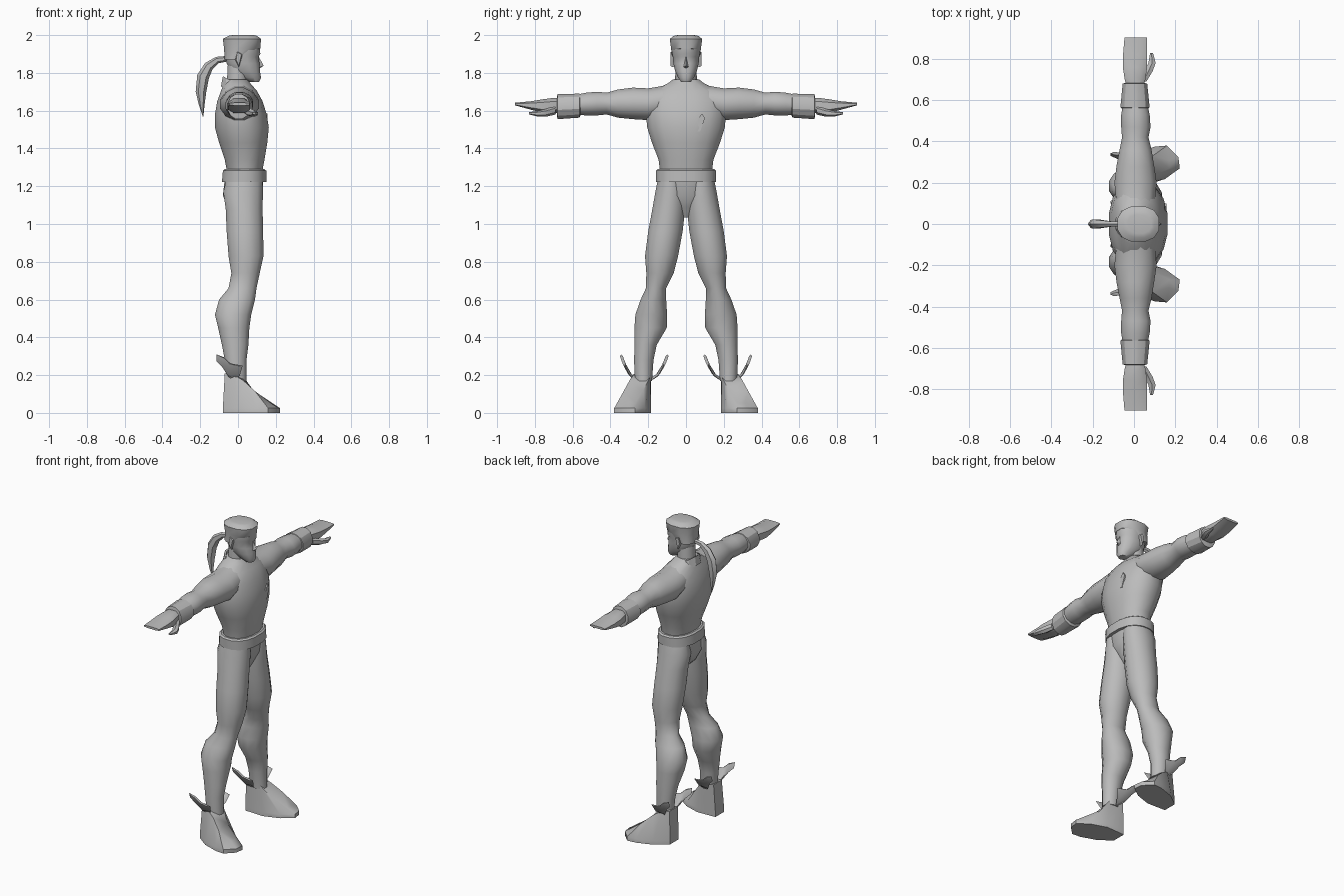
import bpy, bmesh, math
from mathutils import Vector

grey = bpy.data.materials.new("plain_grey")
grey.diffuse_color = (0.5, 0.5, 0.5, 1)


def finish(name, bm, mirror=False, angle=40):
    bmesh.ops.recalc_face_normals(bm, faces=bm.faces)
    me = bpy.data.meshes.new(name)
    bm.to_mesh(me)
    bm.free()
    ob = bpy.data.objects.new(name, me)
    bpy.context.collection.objects.link(ob)
    me.materials.append(grey)
    if mirror:
        m = ob.modifiers.new("Mirror", 'MIRROR')
        m.use_axis = (False, True, False)
        m.use_mirror_merge = False
    bpy.ops.object.select_all(action='DESELECT')
    bpy.context.view_layer.objects.active = ob
    ob.select_set(True)
    bpy.ops.object.shade_smooth_by_angle(angle=math.radians(angle))
    return ob


def loft(name, rows, axis='z', n=12, mirror=False, tilt=0, power=1.0, angle=40):
    """Rows: position, then low/high limits of the two cross axes."""
    bm = bmesh.new()
    rings = []
    for p, a0, a1, b0, b1 in rows:
        ring = []
        for i in range(n):
            t = 2 * math.pi * (i + 0.5) / n
            c, s = math.cos(t), math.sin(t)
            c = math.copysign(abs(c) ** power, c) / math.cos(math.pi / n) ** power
            s = math.copysign(abs(s) ** power, s) / (math.cos(math.pi / n) ** power if n % 4 == 0 else 1)
            a = (a0 + a1) / 2 + c * (a1 - a0) / 2
            b = (b0 + b1) / 2 + s * (b1 - b0) / 2
            ring.append(bm.verts.new((a, b, p + tilt * a) if axis == 'z' else (a, p, b)))
        rings.append(ring)
    for lo, hi in zip(rings, rings[1:]):
        for i in range(n):
            j = (i + 1) % n
            bm.faces.new((lo[i], lo[j], hi[j], hi[i]))
    bm.faces.new(rings[0])
    bm.faces.new(rings[-1])
    return finish(name, bm, mirror, angle)


def blade(name, outline, ridge, side, mirror=False):
    """Thin leaf: outline in x-z, thickened along y about side(x, z)."""
    bm = bmesh.new()
    edge = [bm.verts.new((x, side(x, z), z)) for x, z in outline]
    cx = sum(p[0] for p in outline) / len(outline)
    cz = sum(p[1] for p in outline) / len(outline)
    for s in (-1, 1):
        inner = [bm.verts.new((x + (cx - x) * 0.3, side(x, z) + s * ridge, z + (cz - z) * 0.15))
                 for x, z in outline]
        for i in range(len(edge)):
            j = (i + 1) % len(edge)
            bm.faces.new((edge[i], edge[j], inner[j], inner[i]))
        bmesh.ops.triangulate(bm, faces=[bm.faces.new(inner)])
    return finish(name, bm, mirror)


# Torso, belt and pelvis
loft("torso", [(1.26, -.055, .125, -.135, .135), (1.34, -.07, .14, -.145, .145),
               (1.43, -.10, .155, -.18, .18), (1.51, -.122, .163, -.205, .205),
               (1.58, -.122, .152, -.212, .212), (1.65, -.11, .13, -.21, .21),
               (1.705, -.09, .10, -.18, .18), (1.745, -.075, .065, -.095, .095),
               (1.765, -.065, .05, -.07, .07)], n=16, power=.9)
loft("belt", [(1.222, -.085, .152, -.158, .158), (1.282, -.08, .15, -.16, .16),
              (1.29, -.07, .14, -.15, .15)], n=16, power=.85, angle=30)
loft("pelvis", [(1.035, .0, .07, -.025, .025), (1.09, -.055, .10, -.07, .07),
                (1.15, -.08, .125, -.145, .145), (1.24, -.07, .135, -.15, .15)], n=12)

# Legs with knee and calf bulge
loft("leg", [(.17, -.06, .045, .18, .27), (.28, -.07, .045, .172, .275),
             (.36, -.085, .055, .155, .272), (.45, -.105, .06, .102, .273),
             (.52, -.122, .07, .10, .268), (.60, -.10, .09, .105, .24),
             (.66, -.05, .098, .105, .212), (.74, -.035, .115, .065, .21),
             (.83, -.05, .135, .042, .217), (.96, -.06, .133, .018, .20),
             (1.08, -.065, .13, .004, .178), (1.17, -.078, .132, .0, .162),
             (1.24, -.06, .13, .01, .148)], n=12, mirror=True)

# Shoes: sloping wedge with a blunt toe
bm = bmesh.new()
sole = [(-.08, .19), (-.08, .28), (.0, .34), (.10, .375), (.16, .38),
        (.215, .325), (.222, .27), (.15, .218), (.05, .185)]
top = [(-.07, .185, .21), (-.07, .27, .21), (-.02, .283, .20), (.03, .30, .17), (.09, .33, .115),
       (.17, .31, .055), (.17, .27, .055), (.08, .225, .12), (.03, .19, .19)]
rings = [[bm.verts.new((x, y, 0)) for x, y in sole],
         [bm.verts.new((x, y, .025)) for x, y in sole],
         [bm.verts.new(p) for p in top]]
for lo, hi in zip(rings, rings[1:]):
    for i in range(9):
        j = (i + 1) % 9
        bm.faces.new((lo[i], lo[j], hi[j], hi[i]))
bm.faces.new(rings[0])
bmesh.ops.triangulate(bm, faces=[bm.faces.new(rings[2])])
finish("shoe", bm, True)

# Curved ankle wings on the outer and inner side of each ankle
wing = [(.025, .25), (-.04, .262), (-.075, .295), (-.115, .31), (-.115, .275),
        (-.085, .245), (-.05, .19), (-.015, .17), (.01, .20)]
rise = lambda z: math.sqrt(max(0, (z - .17) / .14))
blade("outer_ankle_wing", wing, .008, lambda x, z: .262 + .08 * rise(z), True)
blade("inner_ankle_wing", wing, .008, lambda x, z: .185 - .085 * rise(z), True)

# Arms, cuffs and hands
loft("arm", [(.10, -.085, .10, 1.57, 1.735), (.20, -.095, .11, 1.55, 1.718),
             (.28, -.085, .098, 1.555, 1.722), (.36, -.07, .085, 1.563, 1.712),
             (.42, -.058, .07, 1.58, 1.695), (.47, -.062, .08, 1.575, 1.70),
             (.53, -.062, .076, 1.575, 1.695), (.60, -.05, .06, 1.58, 1.68)],
     axis='y', mirror=True)
loft("cuff", [(.558, -.055, .065, 1.575, 1.68), (.565, -.066, .076, 1.563, 1.69),
              (.68, -.055, .064, 1.555, 1.688), (.683, -.045, .054, 1.57, 1.675)],
     axis='y', mirror=True, angle=30)
loft("hand", [(.66, -.035, .045, 1.59, 1.665), (.70, -.045, .055, 1.585, 1.668),
              (.76, -.054, .064, 1.59, 1.66), (.82, -.053, .064, 1.605, 1.65),
              (.905, -.046, .062, 1.628, 1.642)], axis='y', n=8, power=.7, mirror=True)
loft("thumb", [(.69, .03, .06, 1.58, 1.625), (.74, .05, .09, 1.568, 1.61),
               (.78, .07, .105, 1.568, 1.60), (.83, .078, .092, 1.58, 1.592)],
     axis='y', n=6, mirror=True)

# Neck and standing collar that drops toward the chest
loft("neck", [(1.70, -.06, .045, -.06, .06), (1.84, -.055, .055, -.055, .055)], n=10)
loft("collar", [(1.675, -.09, .075, -.092, .092), (1.735, -.08, .062, -.076, .076),
                (1.735, -.07, .05, -.066, .066), (1.70, -.065, .045, -.06, .06)],
     n=12, tilt=-.6, angle=30)

# Head, nose, ears and flat-top hair
loft("head", [(1.752, .06, .112, -.026, .026), (1.775, .01, .122, -.042, .042),
              (1.81, -.035, .116, -.058, .058), (1.85, -.06, .114, -.067, .067),
              (1.885, -.065, .108, -.07, .07), (1.90, -.065, .118, -.073, .073),
              (1.96, -.06, .115, -.075, .075)], n=12, power=.9)
bm = bmesh.new()
v = [bm.verts.new(p) for p in [(.105, 0, 1.895), (.136, 0, 1.838), (.105, .02, 1.828),
                               (.105, -.02, 1.828), (.10, 0, 1.815)]]
for f in [(0, 1, 2), (0, 3, 1), (1, 4, 2), (1, 3, 4), (0, 2, 4), (0, 4, 3)]:
    bm.faces.new([v[i] for i in f])
finish("nose", bm)
blade("ear", [(.025, 1.90), (-.005, 1.915), (-.015, 1.87), (.005, 1.83)], .012,
      lambda x, z: .07, True)
loft("hair", [(1.87, -.07, .03, -.072, .072), (1.93, -.074, .118, -.079, .079),
              (1.98, -.08, .122, -.086, .086), (1.996, -.05, .10, -.065, .065),
              (2.0, -.03, .085, -.045, .045)], n=12, power=.85)

# Ponytail curving back and down
loft_path = [(-.06, 1.875, .015), (-.11, 1.868, .018), (-.155, 1.835, .026), (-.185, 1.78, .032),
             (-.196, 1.70, .028), (-.192, 1.63, .015), (-.185, 1.57, .002)]
bm = bmesh.new()
rings = []
for i, (x, z, r) in enumerate(loft_path):
    a, b = loft_path[max(i - 1, 0)], loft_path[min(i + 1, 6)]
    d = Vector((b[0] - a[0], 0, b[1] - a[1])).normalized()
    u = Vector((-d.z, 0, d.x))
    rings.append([bm.verts.new(Vector((x, 0, z)) + u * r * math.cos(k * math.pi / 3)
                               + Vector((0, r * .8, 0)) * math.sin(k * math.pi / 3)) for k in range(6)])
for lo, hi in zip(rings, rings[1:]):
    for i in range(6):
        j = (i + 1) % 6
        bm.faces.new((lo[i], lo[j], hi[j], hi[i]))
bm.faces.new(rings[0])
bm.faces.new(rings[-1])
finish("ponytail", bm)

# Plain slanted pin on the chest
bm = bmesh.new()
pin = [(.05, 1.49), (.075, 1.49), (.10, 1.56), (.085, 1.585), (.065, 1.56)]
back = [bm.verts.new((.148, y, z)) for y, z in pin]
front = [bm.verts.new((.157, y, z)) for y, z in pin]
for i in range(5):
    j = (i + 1) % 5
    bm.faces.new((back[i], back[j], front[j], front[i]))
bm.faces.new(front)
bm.faces.new(back)
finish("chest_pin", bm)
